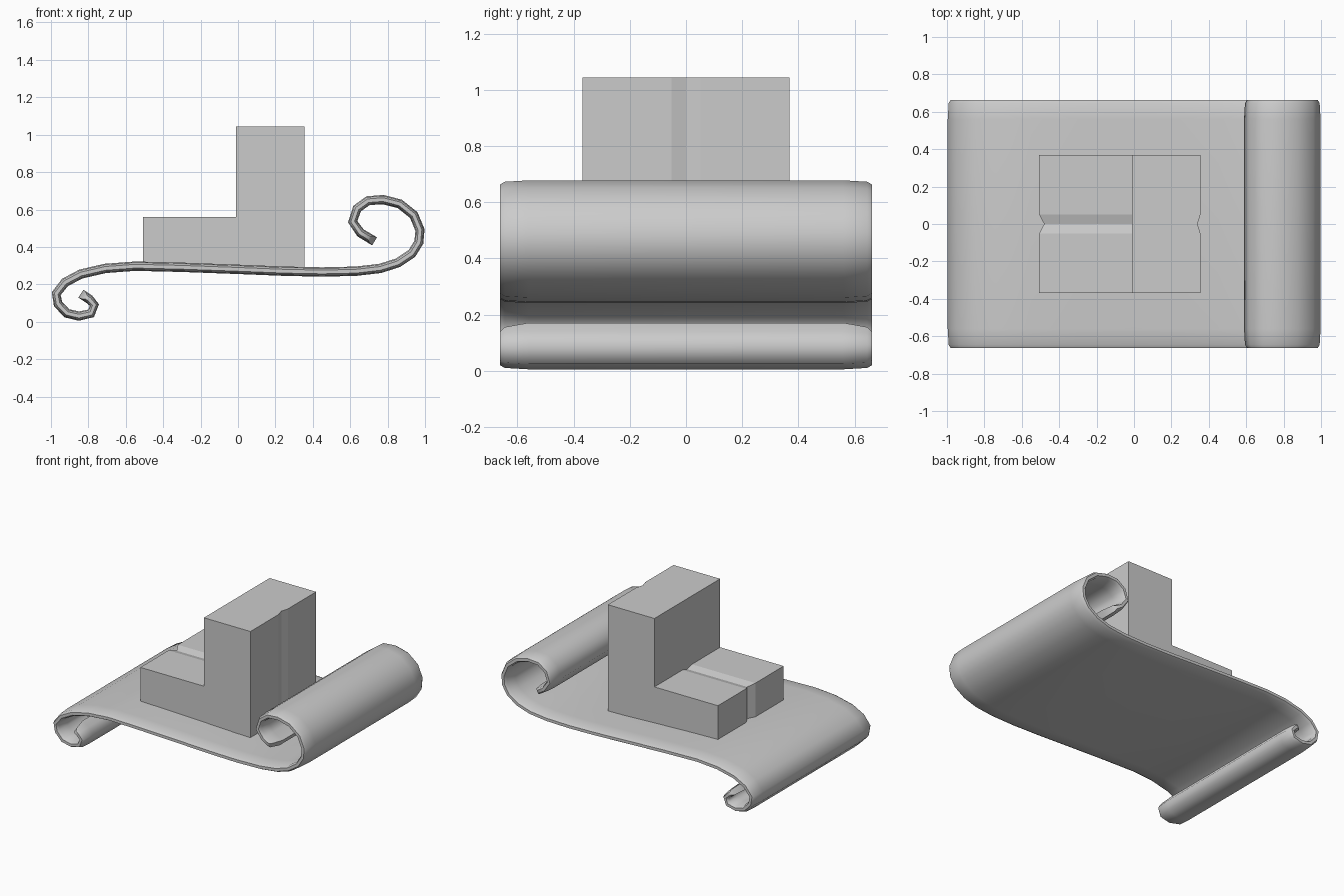
import bpy, bmesh
from mathutils import Vector

if "Cube" in bpy.data.objects:
    bpy.data.objects.remove(bpy.data.objects["Cube"])

# Scroll centreline (x, z), from the inner tip of the high curl to the low one
PATH = [(.73, .43), (.655, .475), (.613, .535), (.637, .605), (.695, .647), (.775, .653),
        (.865, .63), (.94, .57), (.973, .49), (.967, .425), (.93, .365), (.855, .315),
        (.76, .285), (.63, .27), (.45, .266), (.25, .27), (0, .28), (-.3, .291),
        (-.55, .297), (-.71, .285), (-.84, .255), (-.925, .21), (-.972, .15),
        (-.962, .095), (-.915, .045), (-.85, .03), (-.785, .045), (-.768, .09),
        (-.795, .12), (-.84, .15)]
HALF = .025
# Width stations: y, thickness factor, tip pull-back
STATIONS = [(-.663, .4, .035), (-.645, .8, .02), (-.56, 1, 0),
            (.56, 1, 0), (.645, .8, .02), (.663, .4, .035)]


def finish(bm, name):
    bmesh.ops.recalc_face_normals(bm, faces=bm.faces)
    mesh = bpy.data.meshes.new(name)
    bm.to_mesh(mesh)
    bm.free()
    ob = bpy.data.objects.new(name, mesh)
    bpy.context.collection.objects.link(ob)
    return ob


def section(y, k, pull):
    """Closed outline of the rolled sheet at one width station."""
    p = [Vector(q) for q in PATH]
    p[0] += (p[1] - p[0]).normalized() * pull
    p[-1] += (p[-2] - p[-1]).normalized() * pull
    sides = ([], [])
    for i, c in enumerate(p):
        t = (p[min(i + 1, len(p) - 1)] - p[max(i - 1, 0)]).normalized()
        n = Vector((-t.y, t.x)) * HALF * k
        for side, s in zip(sides, (1, -1)):
            q = c + n * s
            side.append((q.x, y, q.y))
    return sides[0] + sides[1][::-1]


# Rolled sheet with softened side rims
bm = bmesh.new()
rings = [[bm.verts.new(co) for co in section(*s)] for s in STATIONS]
count = len(rings[0])
for a, b in zip(rings, rings[1:]):
    for i in range(count):
        j = (i + 1) % count
        bm.faces.new((a[i], a[j], b[j], b[i]))
for r in (rings[0], rings[-1]):
    for i in range(count // 2 - 1):
        bm.faces.new((r[i], r[i + 1], r[count - 2 - i], r[count - 1 - i]))
sheet = finish(bm, "scroll_sheet")
bpy.context.view_layer.objects.active = sheet
sheet.select_set(True)
bpy.ops.object.shade_smooth_by_angle(angle=1.05)

# Stepped seat block with a shallow V groove along the centre
outer = [(-.508, .285), (.355, .265), (.355, 1.045), (-.01, 1.045), (-.01, .56), (-.508, .56)]
inner = [(-.48, .285), (.34, .265), (.34, 1.045), (-.01, 1.045), (-.01, .545), (-.48, .545)]
bm = bmesh.new()
rings = [[bm.verts.new((x, y, z)) for x, z in prof] for y, prof in
         ((-.368, outer), (-.052, outer), (0, inner), (.052, outer), (.368, outer))]
for a, b in zip(rings, rings[1:]):
    for i in range(6):
        j = (i + 1) % 6
        bm.faces.new((a[i], a[j], b[j], b[i]))
bm.faces.new(rings[0])
bm.faces.new(rings[-1])
finish(bm, "step_block")
